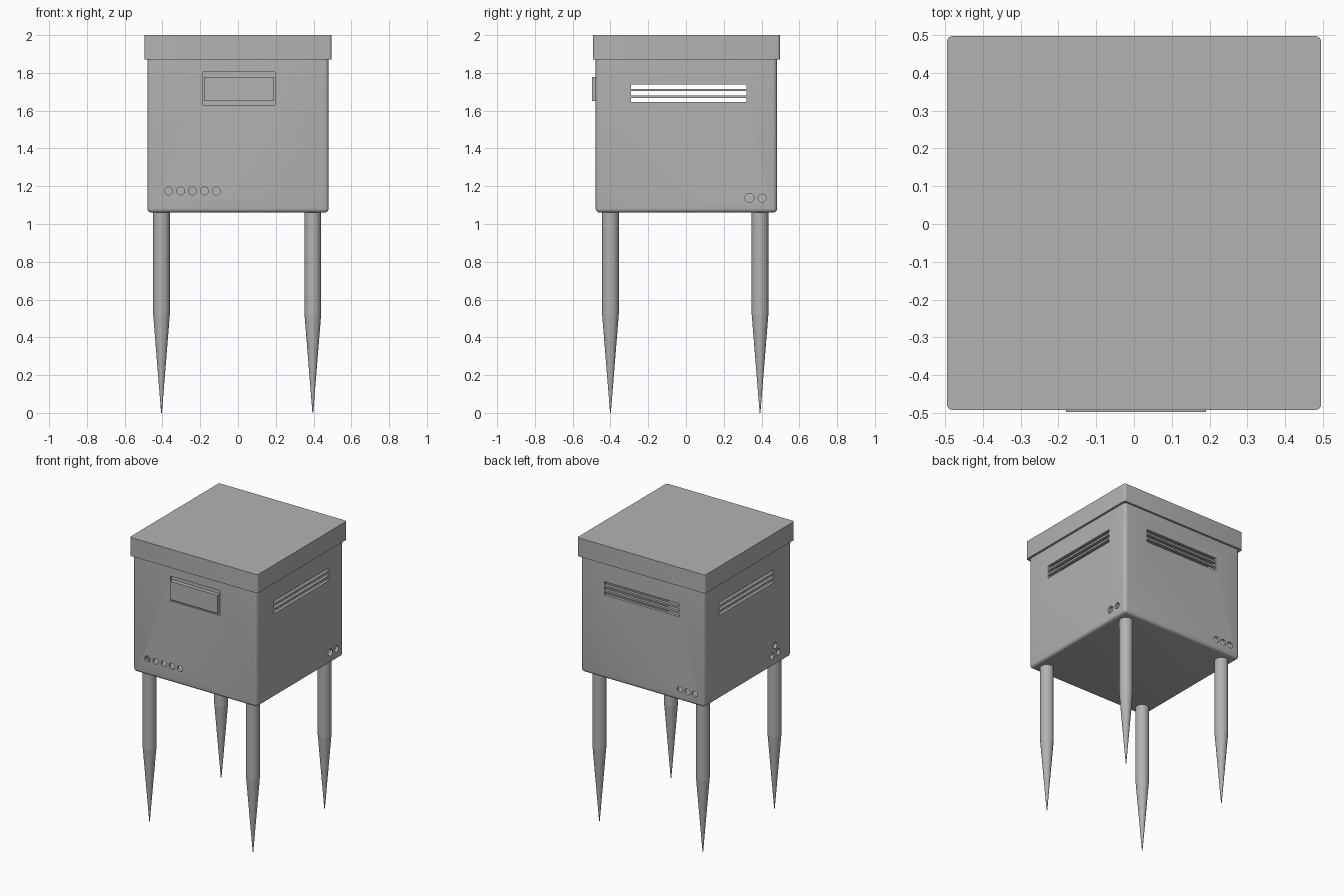
import bpy
import bmesh
import math
from mathutils import Matrix, Vector

cube = bpy.data.objects.get("Cube")
if cube:
    bpy.data.objects.remove(cube, do_unlink=True)

GREY = (0.45, 0.45, 0.45, 1.0)
mat = bpy.data.materials.new("plain grey")
mat.use_nodes = True
mat.diffuse_color = GREY
mat.node_tree.nodes["Principled BSDF"].inputs["Base Color"].default_value = GREY

CY = 0.002      # box centre in y
HALF = 0.48     # half width of the box
WALL = 0.02


def add_box(bm, lo, hi):
    lo, hi = Vector(lo), Vector(hi)
    m = Matrix.Translation((lo + hi) / 2) @ Matrix.Diagonal((*(hi - lo), 1))
    return bmesh.ops.create_cube(bm, size=1, matrix=m)["verts"]


def finish(bm, name, angle=30):
    bmesh.ops.recalc_face_normals(bm, faces=bm.faces)
    mesh = bpy.data.meshes.new(name)
    bm.to_mesh(mesh)
    bm.free()
    mesh.materials.append(mat)
    ob = bpy.data.objects.new(name, mesh)
    bpy.context.collection.objects.link(ob)
    smooth(ob, angle)
    return ob


def smooth(ob, angle=30):
    bpy.ops.object.select_all(action="DESELECT")
    ob.select_set(True)
    bpy.context.view_layer.objects.active = ob
    bpy.ops.object.shade_smooth_by_angle(angle=math.radians(angle))


def round_edges(bm, radius, segments, bottom=False):
    """Round the upright edges, and the lower ones if asked."""
    low = min(v.co.z for v in bm.verts) + 0.001

    def wanted(e):
        a, b = (v.co.z for v in e.verts)
        return abs(a - b) > 0.01 or (bottom and max(a, b) < low)

    bmesh.ops.bevel(bm, geom=[e for e in bm.edges if wanted(e)], offset=radius,
                    segments=segments, profile=0.5, affect="EDGES")


# Hollow body, open under the lid
bm = bmesh.new()
add_box(bm, (-HALF, CY - HALF, 1.06), (HALF, CY + HALF, 1.9))
round_edges(bm, 0.022, 5, bottom=True)
bmesh.ops.delete(bm, geom=[f for f in bm.faces if f.normal.z > 0.9 and
                           f.calc_center_median().z > 1.8], context="FACES")
body = finish(bm, "body")

# Cutters for the vents, cable holes and front opening
bm = bmesh.new()
for z in (1.657, 1.692, 1.727):
    h = 0.011
    add_box(bm, (-0.6, -0.29, z - h), (-0.4, 0.32, z + h))
    add_box(bm, (0.4, -0.29, z - h), (0.6, 0.32, z + h))
    add_box(bm, (-0.285, 0.4, z - h), (0.295, 0.6, z + h))
add_box(bm, (-0.188, -0.6, 1.63), (0.196, -0.4, 1.804))


def add_hole(x, y, z, axis, radius=0.021):
    turn = Matrix.Rotation(math.pi / 2, 4, "Y" if axis == "X" else "X")
    bmesh.ops.create_cone(bm, cap_ends=True, segments=24, radius1=radius,
                          radius2=radius, depth=0.16,
                          matrix=Matrix.Translation((x, y, z)) @ turn)


for i in range(5):
    add_hole(-0.367 + 0.063 * i, -HALF, 1.175, "Y")
for x in (-0.29, -0.347, -0.403):
    add_hole(x, HALF, 1.137, "Y")
for y, r in ((0.336, 0.024), (0.403, 0.021)):
    add_hole(HALF, y, 1.137, "X", r)
for y, z in ((-0.30, 1.20), (-0.265, 1.137), (-0.335, 1.143)):
    add_hole(-HALF, y, z, "X")
cutter = finish(bm, "cutter")
cutter.hide_render = True

bpy.context.view_layer.objects.active = body
solid = body.modifiers.new("wall", "SOLIDIFY")
solid.thickness = WALL
solid.offset = -1
cut = body.modifiers.new("openings", "BOOLEAN")
cut.operation = "DIFFERENCE"
cut.solver = "EXACT"
cut.object = cutter
for name in ("wall", "openings"):
    bpy.ops.object.modifier_move_to_index(modifier=name, index=0 if name == "wall" else 1)
    bpy.ops.object.modifier_apply(modifier=name)
bpy.data.objects.remove(cutter, do_unlink=True)
smooth(body)

# Flat lid with overhang
bm = bmesh.new()
add_box(bm, (-0.495, -0.492, 1.87), (0.495, 0.497, 2.0))
round_edges(bm, 0.014, 4)
finish(bm, "lid")

# Raised front cover set in a shallow recess
bm = bmesh.new()
add_box(bm, (-0.188, -0.468, 1.63), (0.196, -0.455, 1.804))
finish(bm, "cover_backing")
bm = bmesh.new()
add_box(bm, (-0.18, -0.497, 1.65), (0.19, -0.46, 1.777))
finish(bm, "front_cover")

# Round legs tapering to ground spikes
for side, x in (("right", -0.405), ("left", 0.396)):
    for end, y in (("front", -0.4), ("back", 0.392)):
        bm = bmesh.new()
        for r1, r2, z1, z2 in ((0.044, 0.044, 0.52, 1.07), (0.002, 0.044, 0, 0.52)):
            bmesh.ops.create_cone(bm, cap_ends=False, segments=24, radius1=r1,
                                  radius2=r2, depth=z2 - z1,
                                  matrix=Matrix.Translation((x, y, (z1 + z2) / 2)))
        bmesh.ops.remove_doubles(bm, verts=bm.verts, dist=0.0002)
        finish(bm, f"{end}_{side}_leg", 4)
